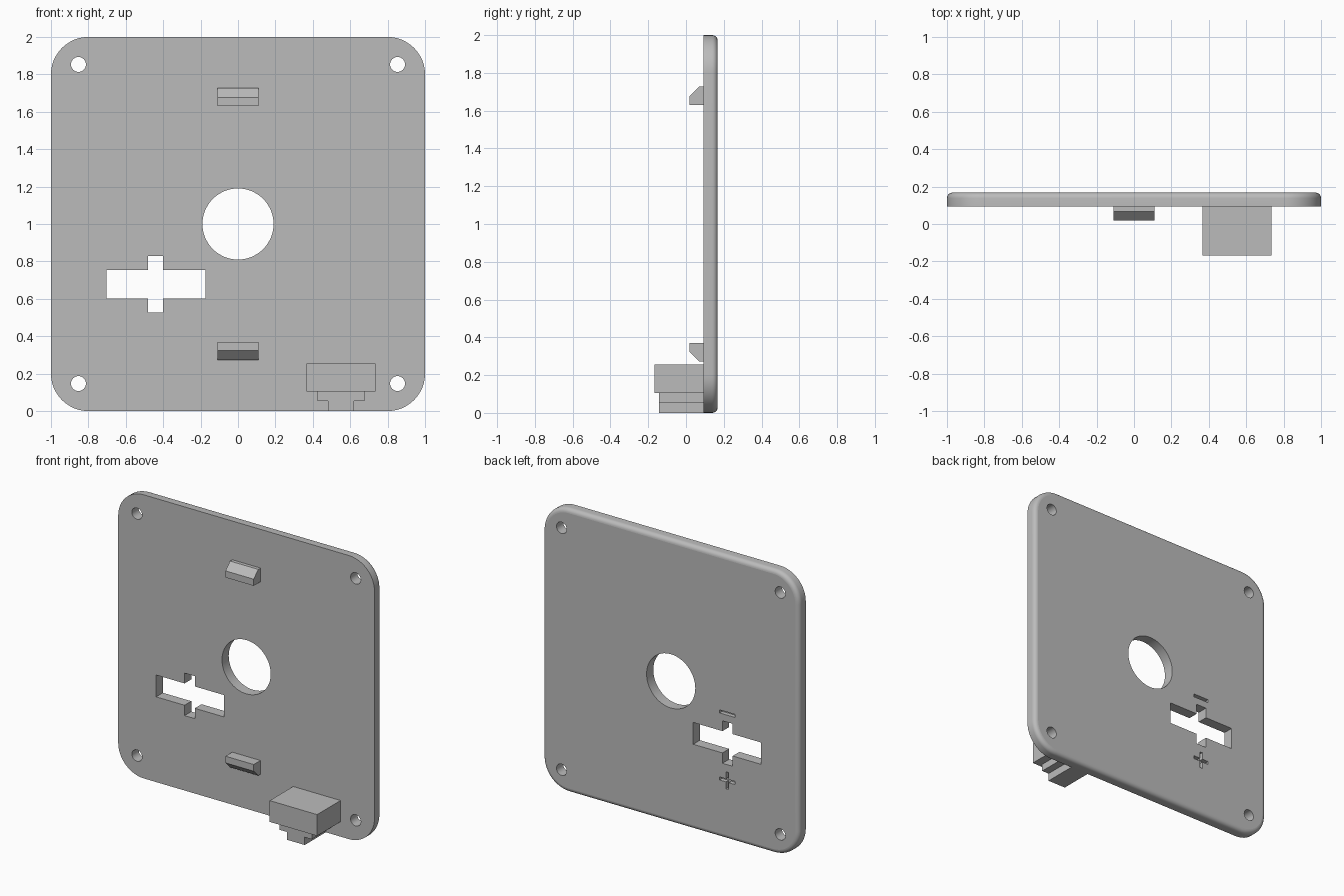
import bpy, bmesh
from math import sin, cos, pi, radians
from mathutils import Vector

cube = bpy.data.objects.get("Cube")
if cube:
    bpy.data.objects.remove(cube, do_unlink=True)

grey = bpy.data.materials.new("plain grey")
grey.use_nodes = True
grey.diffuse_color = (0.5, 0.5, 0.5, 1)
grey.node_tree.nodes["Principled BSDF"].inputs["Base Color"].default_value = (0.5, 0.5, 0.5, 1)

FRONT, BACK = 0.093, 0.168   # plate faces along y


def loft(name, loops):
    """Skin a stack of equal-length closed loops and cap both ends."""
    bm = bmesh.new()
    rings = [[bm.verts.new(p) for p in loop] for loop in loops]
    n = len(rings[0])
    for a, b in zip(rings, rings[1:]):
        for i in range(n):
            j = (i + 1) % n
            bm.faces.new((a[i], a[j], b[j], b[i]))
    bm.faces.new(rings[0])
    bm.faces.new(rings[-1])
    bmesh.ops.recalc_face_normals(bm, faces=bm.faces)
    mesh = bpy.data.meshes.new(name)
    bm.to_mesh(mesh)
    bm.free()
    mesh.materials.append(grey)
    obj = bpy.data.objects.new(name, mesh)
    bpy.context.collection.objects.link(obj)
    return obj


def prism_y(name, outline, y0, y1):
    return loft(name, [[(x, y, z) for x, z in outline] for y in (y0, y1)])


def prism_x(name, outline, x0, x1):
    return loft(name, [[(x, y, z) for y, z in outline] for x in (x0, x1)])


def rect(x0, x1, z0, z1):
    return [(x0, z0), (x1, z0), (x1, z1), (x0, z1)]


def circle(x, z, r, n):
    return [(x + r * cos(2 * pi * i / n), z + r * sin(2 * pi * i / n)) for i in range(n)]


def cross(x, z, w, h, tw, th):
    """Plus outline: horizontal bar w by th, vertical bar tw by h (half sizes)."""
    quarter = [(w, th), (tw, th), (tw, h)]
    pts = quarter + [(-a, b) for a, b in reversed(quarter)]
    pts += [(-a, -b) for a, b in pts]
    return [(x + a, z + b) for a, b in pts]


def rounded_square(inset, y, radius=0.2, steps=12):
    pts = []
    c = 1 - radius
    for k, (sx, sz) in enumerate([(1, 1), (-1, 1), (-1, -1), (1, -1)]):
        for i in range(steps + 1):
            a = (k + i / steps) * pi / 2
            r = radius - inset
            pts.append((sx * c + r * cos(a), y, 1 + sz * c + r * sin(a)))
    return pts


# Plate with a rounded rear rim
FILLET = 0.03
loops = [rounded_square(0, FRONT)]
for i in range(7):
    a = i / 6 * pi / 2
    loops.append(rounded_square(FILLET * (1 - cos(a)), BACK - FILLET * (1 - sin(a))))
plate = loft("plate", loops)

# Through holes, cross slot and engraved plus and minus marks
through = (0, 0.3)
engraved = (BACK - 0.03, 0.3)
cutouts = [(circle(0, 1, 0.19, 64), through)]
cutouts += [(circle(sx * 0.853, 1 + sz * 0.853, 0.04, 32), through)
            for sx in (-1, 1) for sz in (-1, 1)]
cutouts += [
    (cross(-0.44, 0.678, 0.265, 0.15, 0.04, 0.077), through),
    (cross(-0.44, 0.415, 0.06, 0.06, 0.011, 0.011), engraved),
    (rect(-0.5, -0.38, 0.877, 0.899), engraved),
]
bpy.context.view_layer.objects.active = plate
for outline, (y0, y1) in cutouts:
    if outline is cutouts[5][0]:   # shift the slot so its long arm is off-centre
        outline = [(x + (0.001 if abs(x + 0.44) > 0.1 else -0.002), z) for x, z in outline]
    cutter = prism_y("cutter", outline, y0, y1)
    cutter.hide_render = True
    mod = plate.modifiers.new("cut", "BOOLEAN")
    mod.operation, mod.solver, mod.object = "DIFFERENCE", "EXACT", cutter
    bpy.ops.object.modifier_apply(modifier=mod.name)
    bpy.data.objects.remove(cutter, do_unlink=True)

# Smooth the rim and bores, keep the two broad faces flat
bpy.ops.object.select_all(action="DESELECT")
plate.select_set(True)
bpy.ops.object.shade_smooth_by_angle(angle=radians(30))
for poly in plate.data.polygons:
    if abs(poly.normal.y) > 0.999:
        poly.use_smooth = False

# Snap clips, mirrored above and below the centre
clip = [(FRONT, 0.63), (0.018, 0.63), (0.018, 0.677), (0.068, 0.727), (FRONT, 0.727)]
for name, s in (("upper_clip", 1), ("lower_clip", -1)):
    prism_x(name, [(y, 1 + s * z) for y, z in clip], -0.11, 0.11)

# Stepped block at the lower corner
prism_y("block_body", rect(0.365, 0.735, 0.105, 0.255), -0.168, FRONT)
step = [(0.48, 0), (0.62, 0), (0.62, 0.055), (0.675, 0.055),
        (0.675, 0.105), (0.425, 0.105), (0.425, 0.055), (0.48, 0.055)]
prism_y("block_foot", step, -0.142, FRONT)
